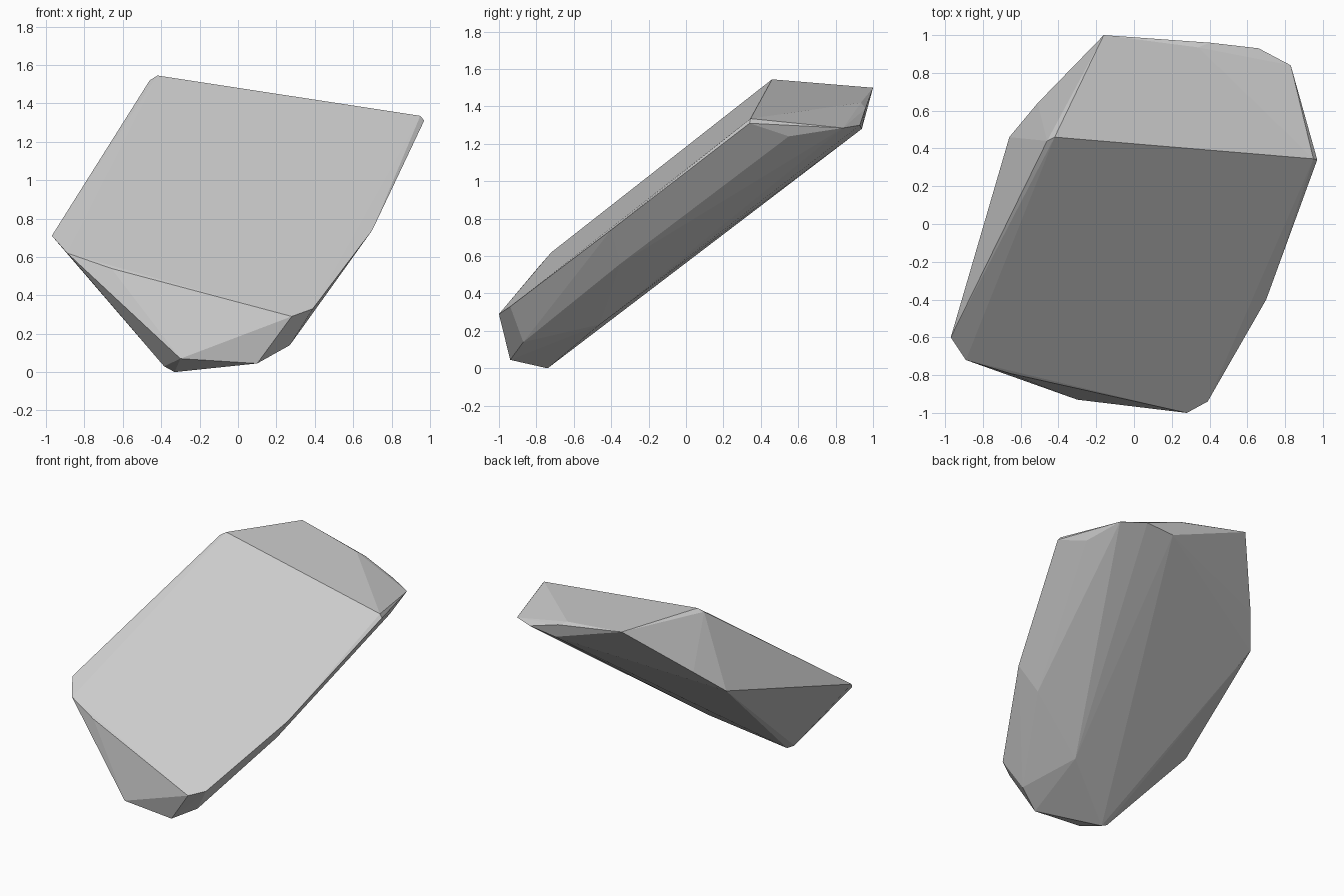
import bpy, bmesh
from math import radians

if "Cube" in bpy.data.objects:
    bpy.data.objects.remove(bpy.data.objects["Cube"])

# Corners of the tilted slab, grouped by region
upper_face = [(-.42, .46, 1.545), (-.46, .44, 1.52), (-.97, -.60, .71), (-.89, -.72, .62),
              (-.66, -.79, .54), (.28, -1.0, .29), (.39, -.94, .33), (.70, -.40, .74),
              (.95, .345, 1.335), (.97, .34, 1.31)]
back_end = [(-.16, 1.0, 1.50), (.34, .935, 1.42), (.40, .96, 1.39), (.66, .93, 1.30),
            (.83, .84, 1.285), (.44, .94, 1.28), (.89, .55, 1.24)]
left_side = [(-.66, .46, .98), (-.51, .64, 1.15)]
underside = [(.57, -.35, .56), (.14, -.46, .235)]
foot = [(-.33, -.74, 0), (-.385, -.75, .03), (-.30, -.93, .07), (.10, -.94, .045), (.27, -.87, .14)]

# Wrap the corners in a convex hull and merge nearly coplanar triangles
bm = bmesh.new()
for co in upper_face + back_end + left_side + underside + foot:
    bm.verts.new(co)
hull = bmesh.ops.convex_hull(bm, input=bm.verts[:])
loose = [v for v in bm.verts if not v.link_faces]
bmesh.ops.delete(bm, geom=loose, context='VERTS')
bmesh.ops.dissolve_limit(bm, angle_limit=radians(1.5), verts=bm.verts[:], edges=bm.edges[:])
bmesh.ops.recalc_face_normals(bm, faces=bm.faces[:])

mesh = bpy.data.meshes.new("rock_slab")
bm.to_mesh(mesh)
bm.free()
rock = bpy.data.objects.new("rock_slab", mesh)
bpy.context.collection.objects.link(rock)
